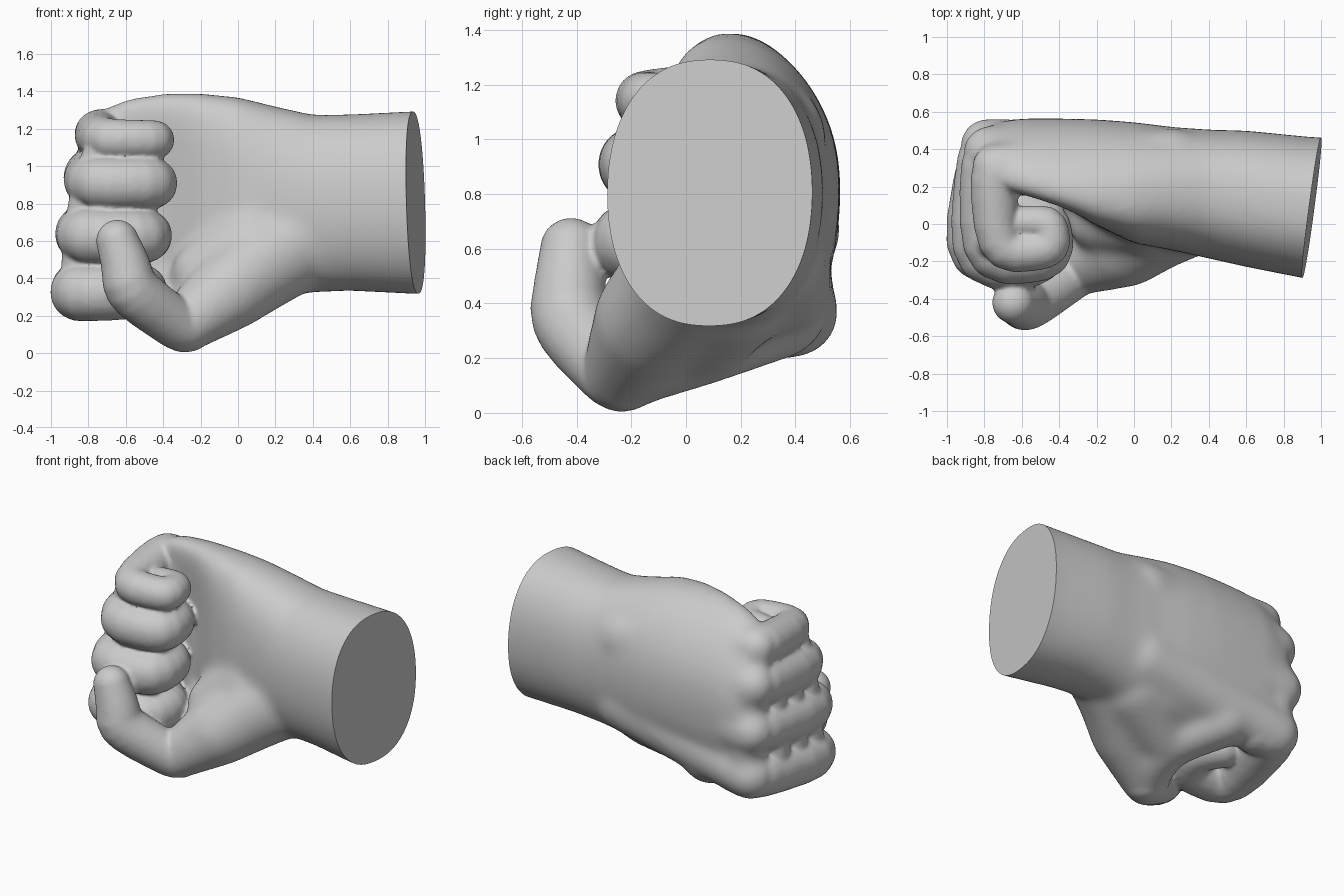
import bpy, bmesh, math
from mathutils import Vector, Matrix

if "Cube" in bpy.data.objects:
    bpy.data.objects.remove(bpy.data.objects["Cube"])


def round_corners(pts, cut):
    """Trim each inner corner of a path."""
    out = [pts[0]]
    for a, b, c in zip(pts, pts[1:], pts[2:]):
        out += [b.lerp(a, cut), b.lerp(c, cut)]
    return out + [pts[-1]]


def tube(bm, pts, bends=True, step=0.03):
    """Tapered round limb: overlapping balls along a path of (x, y, z, radius)."""
    pts = [Vector(p) for p in pts]
    if bends:
        pts = round_corners(round_corners(pts, 0.2), 0.25)
    for a, b in zip(pts, pts[1:]):
        n = max(1, math.ceil((b.xyz - a.xyz).length / step))
        for i in range(n + 1):
            p = a.lerp(b, i / n)
            bmesh.ops.create_icosphere(bm, subdivisions=3, radius=p.w,
                                       matrix=Matrix.Translation(p.xyz))


def loft(bm, sections, n=48):
    """Skin over ovals along x: (x, y centre, z centre, y half, z half, bend)."""
    rings = []
    for x, cy, cz, a, b, bend in sections:
        ring = []
        for i in range(n):
            t = 2 * math.pi * i / n
            c, s = math.cos(t), math.sin(t)
            drop = bend * s * s * (1 if s > 0 else 0.4)
            c = math.copysign(abs(c) ** 0.85, c)
            s = math.copysign(abs(s) ** 0.92, s)
            ring.append(bm.verts.new((x, cy + a * c - drop, cz + b * s)))
        rings.append(ring)
    for r, q in zip(rings, rings[1:]):
        for i in range(n):
            j = (i + 1) % n
            bm.faces.new((r[i], r[j], q[j], q[i]))
    bm.faces.new(rings[0][::-1])
    bm.faces.new(rings[-1])
    bmesh.ops.recalc_face_normals(bm, faces=bm.faces)


def fuse(bm, name, voxel, rounds):
    """Merge overlapping volumes into one skin and soften it."""
    me = bpy.data.meshes.new(name)
    bm.to_mesh(me)
    bm.free()
    ob = bpy.data.objects.new(name, me)
    bpy.context.collection.objects.link(ob)
    m = ob.modifiers.new("fuse", 'REMESH')
    m.mode, m.voxel_size = 'VOXEL', voxel
    s = ob.modifiers.new("soften", 'SMOOTH')
    s.factor, s.iterations = 0.5, rounds
    done = bpy.data.meshes.new_from_object(
        ob.evaluated_get(bpy.context.evaluated_depsgraph_get()))
    ob.modifiers.clear()
    ob.data = done
    return ob


# wrist and palm
bm = bmesh.new()
loft(bm, [
    (1.30, 0.06, 0.805, 0.39, 0.49, 0.0),
    (0.95, 0.083, 0.805, 0.382, 0.49, 0.0),
    (0.60, 0.135, 0.805, 0.365, 0.472, 0.0),
    (0.40, 0.16, 0.80, 0.345, 0.475, 0.0),
    (0.20, 0.19, 0.81, 0.33, 0.51, 0.03),
    (0.00, 0.22, 0.81, 0.325, 0.56, 0.08),
    (-0.20, 0.275, 0.82, 0.285, 0.57, 0.13),
    (-0.40, 0.345, 0.82, 0.22, 0.57, 0.17),
    (-0.60, 0.38, 0.81, 0.185, 0.55, 0.16),
    (-0.77, 0.39, 0.79, 0.15, 0.49, 0.14)])
# ball of the thumb
tube(bm, [(0.32, 0.10, 0.60, 0.265), (0.12, 0.00, 0.47, 0.25), (-0.04, -0.12, 0.34, 0.22),
          (-0.29, -0.235, 0.145, 0.15)], False)
# web between thumb and index finger, and the hollow of the palm
tube(bm, [(-0.27, -0.22, 0.15, 0.14), (-0.20, 0.05, 0.26, 0.165),
          (-0.42, 0.34, 0.37, 0.175)])
tube(bm, [(0.12, 0.15, 0.50, 0.27), (-0.18, 0.06, 0.30, 0.19)])
tube(bm, [(0.08, 0.05, 0.62, 0.22), (-0.17, 0.03, 0.42, 0.19)])
# bones on the back of the hand, and the knuckle row
knuckles = [(-0.76, 0.395, 0.365, 0.165), (-0.78, 0.415, 0.67, 0.155),
            (-0.77, 0.38, 0.96, 0.15), (-0.74, 0.30, 1.175, 0.135)]
for k, z in zip(knuckles, (0.58, 0.72, 0.88, 1.0)):
    tube(bm, [(0.2, 0.29, z, 0.225), k])
tube(bm, [(x + 0.03, y, z, r - 0.03) for x, y, z, r in knuckles], False)
palm = fuse(bm, "palm", 0.022, 26)

# curled fingers: knuckle, bends, tucked tip
bm = bmesh.new()
bm.from_mesh(palm.data)
bpy.data.objects.remove(palm)
bends = [
    [(-0.88, -0.17, 0.32, 0.155), (-0.56, -0.195, 0.325, 0.145),
     (-0.50, -0.02, 0.34, 0.135), (-0.62, 0.09, 0.35, 0.12)],
    [(-0.845, -0.20, 0.622, 0.15), (-0.51, -0.20, 0.622, 0.147),
     (-0.48, -0.02, 0.63, 0.135), (-0.62, 0.08, 0.63, 0.12)],
    [(-0.79, -0.185, 0.908, 0.142), (-0.46, -0.175, 0.908, 0.14),
     (-0.46, 0.0, 0.91, 0.13), (-0.60, 0.09, 0.91, 0.12)],
    [(-0.73, -0.155, 1.142, 0.112), (-0.44, -0.14, 1.14, 0.106),
     (-0.45, 0.0, 1.14, 0.1), (-0.58, 0.01, 1.14, 0.09)]]
for (x, y, z, r), path in zip(knuckles, bends):
    tube(bm, [(x + 0.12, y - 0.02, z, r - 0.01), (x - 0.015, y, z, r)] + path)
# flesh between the fingers
for y, dx in ((0.25, 0.0), (0.08, -0.01), (-0.08, -0.015)):
    tube(bm, [(-0.84 + dx, y, 0.34, 0.10), (-0.82 + dx, y, 0.65, 0.10),
              (-0.785, y, 0.93, 0.10), (-0.73, y - 0.03, 1.12, 0.08)], False)
# thumb
tube(bm, [(-0.27, -0.225, 0.145, 0.14), (-0.31, -0.255, 0.14, 0.135),
          (-0.575, -0.43, 0.335, 0.147), (-0.60, -0.425, 0.47, 0.132),
          (-0.645, -0.42, 0.60, 0.114)])
hand = fuse(bm, "fist", 0.0135, 5)

# slanted flat cut at the wrist
bm = bmesh.new()
bm.from_mesh(hand.data)
cut = bmesh.ops.bisect_plane(bm, geom=bm.verts[:] + bm.edges[:] + bm.faces[:],
                             plane_co=(0.95, 0.085, 0.8), plane_no=(1, -0.133, 0.03),
                             clear_outer=True)
rim = [e for e in cut["geom_cut"] if isinstance(e, bmesh.types.BMEdge)]
bmesh.ops.edgeloop_fill(bm, edges=rim)
bmesh.ops.recalc_face_normals(bm, faces=bm.faces)
bm.to_mesh(hand.data)
bm.free()

bpy.context.view_layer.objects.active = hand
hand.select_set(True)
bpy.ops.object.shade_smooth_by_angle(angle=math.radians(50))
